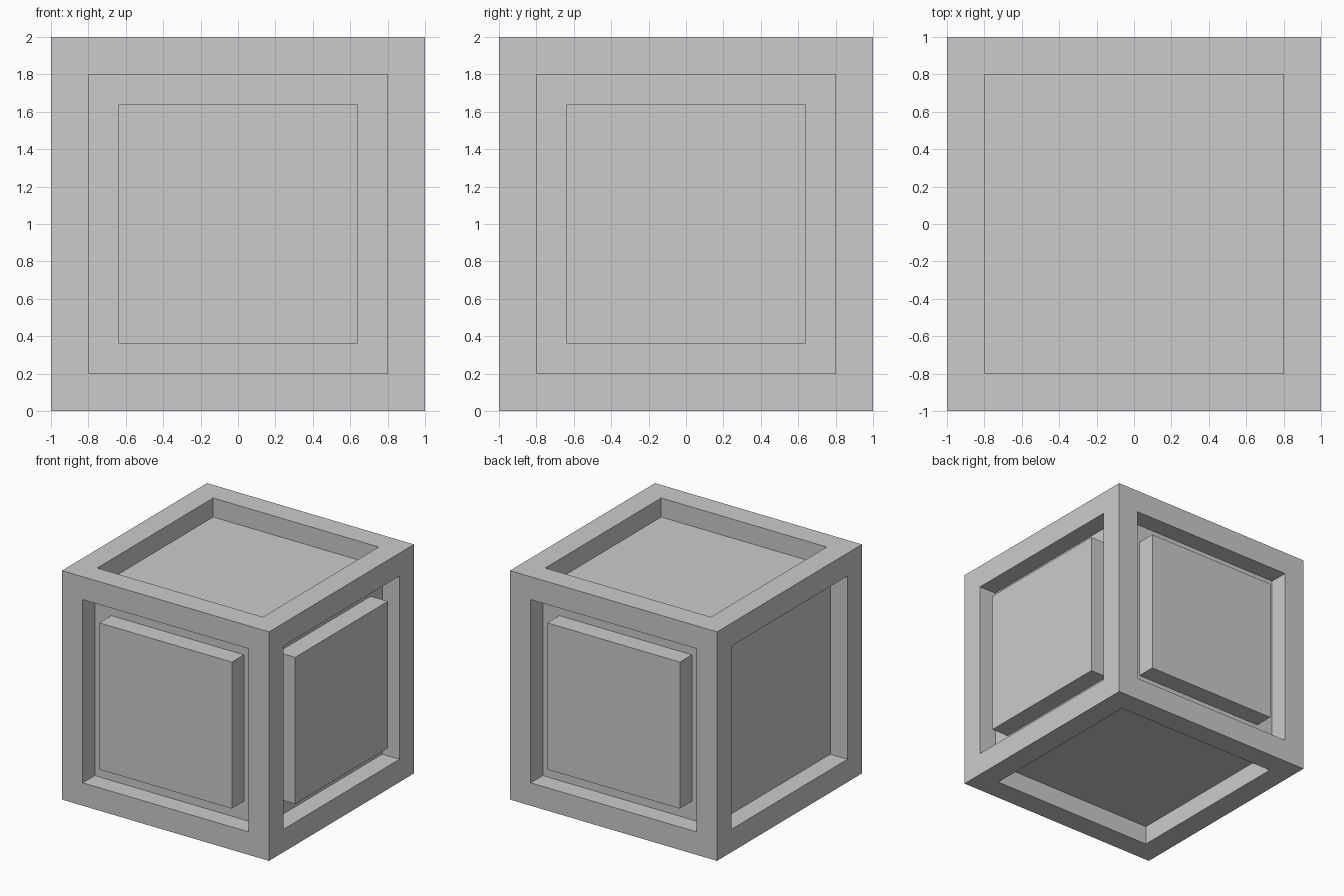
import bpy
import bmesh
from mathutils import Matrix

if "Cube" in bpy.data.objects:
    bpy.data.objects.remove(bpy.data.objects["Cube"])

RIM = 0.2       # frame width
DEPTH = 0.166   # recess depth
GAP = 0.16      # groove between frame and raised panel


def inset(bm, faces, thickness, depth):
    # Flat inset, then a straight-walled push along the face normal
    bmesh.ops.inset_individual(bm, faces=faces, thickness=thickness, depth=0.0, use_even_offset=True)
    bmesh.ops.inset_individual(bm, faces=faces, thickness=0.0, depth=depth, use_even_offset=True)


# Crate body standing on the ground
bm = bmesh.new()
bmesh.ops.create_cube(bm, size=2.0, matrix=Matrix.Translation((0, 0, 1)))
bm.normal_update()
sides = list(bm.faces)

# Front, right and back carry a raised panel; left, top and bottom stay hollow
panels = [f for f in sides if f.normal.x > 0.5 or abs(f.normal.y) > 0.5]

# Recess on all six sides
inset(bm, sides, RIM, -DEPTH)
bm.normal_update()

# Raised panels, flush with the frame
inset(bm, panels, GAP, DEPTH)
bm.normal_update()

mesh = bpy.data.meshes.new("crate")
bm.to_mesh(mesh)
bm.free()
bpy.context.collection.objects.link(bpy.data.objects.new("crate", mesh))
